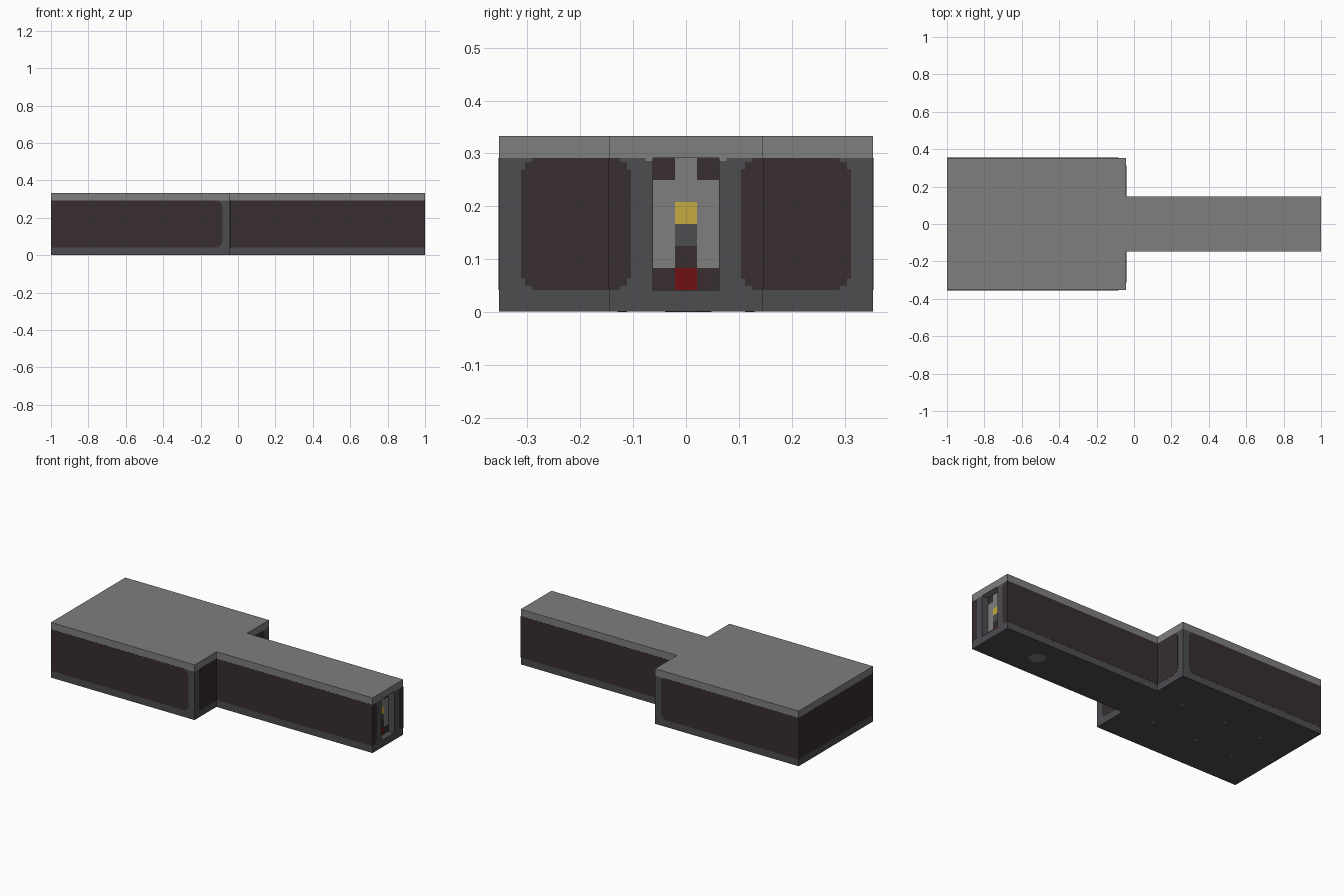
import bpy, bmesh, math

if "Cube" in bpy.data.objects:
    bpy.data.objects.remove(bpy.data.objects["Cube"], do_unlink=True)

U = 1 / 24      # one block: the model is 48 x 17 x 8 blocks
T = 0.02        # thickness of painted plates, in blocks
WIDE, SLIM, STEP, END, TOP = 8.5, 3.5, -1, 24, 8


def material(name, r, g, b):
    m = bpy.data.materials.new(name)
    m.use_nodes = True
    m.diffuse_color = (r, g, b, 1)
    m.node_tree.nodes["Principled BSDF"].inputs["Base Color"].default_value = (r, g, b, 1)
    return m


GREY = material("light grey", 0.21, 0.21, 0.21)
SLATE = material("slate", 0.075, 0.075, 0.083)
DARK = material("dark brown", 0.038, 0.027, 0.028)
YELLOW = material("yellow", 0.56, 0.40, 0.05)
RED = material("red", 0.16, 0.005, 0.007)


def finish(bm, name, mats):
    bmesh.ops.scale(bm, vec=(U, U, U), verts=bm.verts)
    mesh = bpy.data.meshes.new(name)
    bm.to_mesh(mesh)
    bm.free()
    for m in mats:
        mesh.materials.append(m)
    obj = bpy.data.objects.new(name, mesh)
    bpy.context.collection.objects.link(obj)
    return obj


def prism(name, outline, lo, hi, axis, mat):
    """Extrude a flat outline from lo to hi along an axis."""
    place = {"x": lambda u, v: (lo, u, v),
             "y": lambda u, v: (u, lo, v),
             "z": lambda u, v: (u, v, lo)}[axis]
    bm = bmesh.new()
    face = bm.faces.new([bm.verts.new(place(u, v)) for u, v in outline])
    new = bmesh.ops.extrude_face_region(bm, geom=[face])["geom"]
    shift = [hi - lo if a == axis else 0 for a in "xyz"]
    bmesh.ops.translate(bm, vec=shift, verts=[g for g in new if isinstance(g, bmesh.types.BMVert)])
    bmesh.ops.recalc_face_normals(bm, faces=bm.faces)
    return finish(bm, name, [mat])


def rect(u0, u1, v0, v1):
    return [(u0, v0), (u1, v0), (u1, v1), (u0, v1)]


def panel_outline(straight, stepped):
    """Panel one block in from floor and roof, with stepped corners at one end."""
    d = 1 if straight > stepped else -1
    cuts = [(0.52, 0), (0.52, 0.18), (0.18, 0.18), (0.18, 0.52), (0, 0.52)]
    low = [(stepped + d * a, 1 + b) for a, b in cuts]
    high = [(u, TOP - v) for u, v in reversed(low)]
    return [(straight, 1)] + low + high + [(straight, TOP - 1)]


# Hull: floor, walls with a notch at the slim end, roof
lower = [(END, -SLIM), (STEP, -SLIM), (STEP, -WIDE), (-END, -WIDE)]
upper = [(x, -y) for x, y in reversed(lower)]
notch = [(END, 1.5), (END - 1, 1.5), (END - 1, -1.5), (END, -1.5)]
prism("floor", lower + upper, T, 1, "z", SLATE)
prism("walls", lower + upper + notch, 1, TOP - 1, "z", SLATE)
prism("roof", lower + upper, TOP - 1, TOP, "z", GREY)

# Dark wall panels, matched on both sides
for s, side in ((-1, "right"), (1, "left")):
    prism(f"{side}_wide_panel", panel_outline(-END, STEP - 1), s * WIDE, s * (WIDE + T), "y", DARK)
    prism(f"{side}_slim_panel", rect(STEP, END, 1, TOP - 1), s * SLIM, s * (SLIM + T), "y", DARK)
    prism(f"{side}_shoulder_panel", panel_outline(s * SLIM, s * (WIDE - 1)), STEP, STEP + T, "x", DARK)
    prism(f"{side}_end_panel", panel_outline(s * SLIM, s * (SLIM - 1)), END, END + T, "x", DARK)
    prism(f"{side}_frame_corner", rect(s * 1.5, s * 1.85, TOP - 1.15, TOP - 1), END, END + T, "x", GREY)
prism("rear_panel", rect(-WIDE, WIDE, 1, TOP - 1), -END - T, -END, "x", DARK)

# Coloured blocks at the back of the notch, bottom row first
mats = [GREY, SLATE, DARK, YELLOW, RED]
letters = "GSDYR"
bm = bmesh.new()
for row, cells in enumerate(["DRD", "GDG", "GSG", "GYG", "GGG", "DGD"]):
    for col, letter in enumerate(cells):
        corners = rect(col - 1.5, col - 0.5, row + 1, row + 2)
        face = bm.faces.new([bm.verts.new((END - 1 + T, y, z)) for y, z in corners])
        face.material_index = letters.index(letter)
finish(bm, "socket_blocks", mats)

# Small plates on the underside
for i, x in enumerate((-5.6, -12.7, -18.7)):
    for s, side in ((-1, "right"), (1, "left")):
        y = s * 2.9
        prism(f"{side}_stud_{i + 1}", rect(x - 0.22, x + 0.22, y - 0.22, y + 0.22), 0, T, "z", GREY)
prism("end_stud", rect(20, 20.4, -0.1, 0.3), 0, T, "z", GREY)
disc = [(16.2 + 1.15 * math.cos(a), 0.1 + 1.15 * math.sin(a))
        for a in (math.pi / 8 + k * math.pi / 4 for k in range(8))]
prism("underside_disc", disc, 0, T, "z", GREY)
